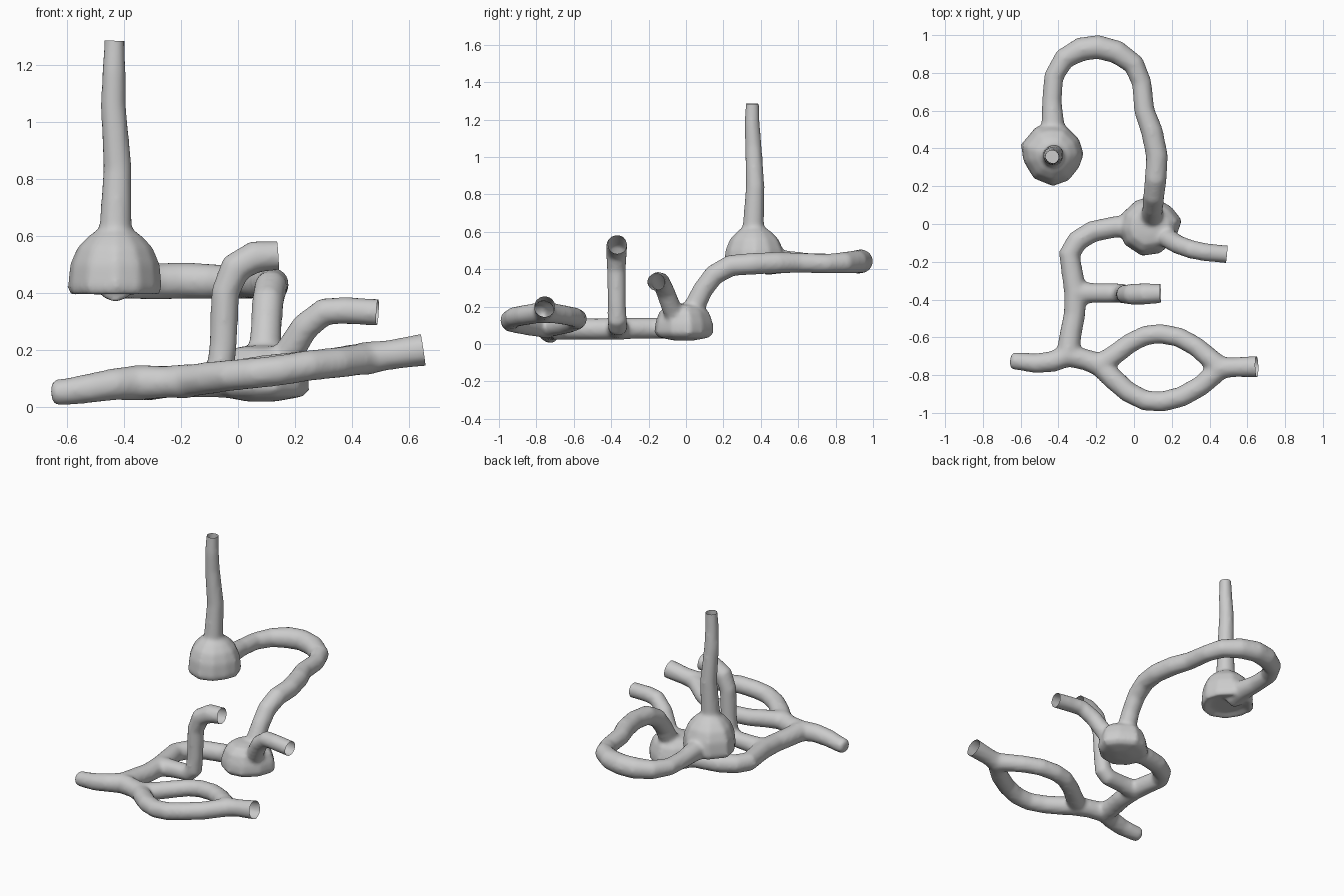
import bpy, bmesh, math
from mathutils import Vector

bm = bmesh.new()
open_ends = []


def tube(points, open_end=False):
    """Sweep a round section along (x, y, z, radius) points."""
    pts = [Vector(p[:3]) for p in points]
    rad = [p[3] + 0.003 for p in points]
    if open_end:  # run past the mouth, it is cut open later
        d = (pts[-1] - pts[-2]).normalized()
        open_ends.append((pts[-1].copy(), d))
        pts.append(pts[-1] + d * 0.05)
        rad.append(rad[-1])
    cu = bpy.data.curves.new("path", 'CURVE')
    cu.dimensions = '3D'
    cu.bevel_depth = 1.0
    cu.bevel_resolution = 4
    cu.use_fill_caps = True
    sp = cu.splines.new('POLY')
    sp.points.add(len(pts) - 1)
    for q, p, r in zip(sp.points, pts, rad):
        q.co = (*p, 1)
        q.radius = r
    ob = bpy.data.objects.new("path", cu)
    bpy.context.collection.objects.link(ob)
    me = bpy.data.meshes.new_from_object(
        ob.evaluated_get(bpy.context.evaluated_depsgraph_get()))
    bm.from_mesh(me)
    bpy.data.objects.remove(ob)
    bpy.data.meshes.remove(me)


def chamber(centre, outline, profile):
    """Loft a floor-plan outline through (z, scale) levels."""
    c = Vector((*centre, 0))
    rings = []
    for z, s in profile:
        rings.append([bm.verts.new((c.x + (x - c.x) * s, c.y + (y - c.y) * s, z))
                      for x, y in outline])
    n = len(outline)
    for a, b in zip(rings, rings[1:]):
        for i in range(n):
            bm.faces.new((a[i], a[(i + 1) % n], b[(i + 1) % n], b[i]))
    bm.faces.new(rings[0][::-1])
    bm.faces.new(rings[-1])


# upper chamber
chamber((-0.43, 0.36),
        [(-0.265, 0.37), (-0.29, 0.45), (-0.36, 0.52), (-0.44, 0.53), (-0.52, 0.515),
         (-0.60, 0.42), (-0.585, 0.33), (-0.53, 0.24), (-0.43, 0.20), (-0.345, 0.23),
         (-0.29, 0.30)],
        [(0.41, 0.6), (0.39, 0.93), (0.42, 1.0), (0.50, 0.95), (0.56, 0.8),
         (0.60, 0.57), (0.625, 0.35)])
# chimney
tube([(-0.43, 0.36, 0.52, 0.07), (-0.43, 0.36, 0.63, 0.055), (-0.423, 0.37, 0.84, 0.048),
      (-0.438, 0.36, 1.06, 0.042), (-0.436, 0.353, 1.18, 0.039),
      (-0.433, 0.355, 1.285, 0.034)], True)
# upper passage between the chambers
tube([(-0.43, 0.42, 0.44, 0.07), (-0.43, 0.54, 0.44, 0.058), (-0.435, 0.65, 0.435, 0.05),
      (-0.425, 0.78, 0.432, 0.05), (-0.37, 0.875, 0.435, 0.055), (-0.28, 0.925, 0.44, 0.062),
      (-0.19, 0.937, 0.443, 0.062), (-0.09, 0.91, 0.44, 0.06), (0.0, 0.845, 0.435, 0.055),
      (0.04, 0.75, 0.43, 0.05), (0.055, 0.6, 0.435, 0.052), (0.095, 0.49, 0.435, 0.056),
      (0.122, 0.36, 0.43, 0.056), (0.115, 0.24, 0.42, 0.056), (0.105, 0.15, 0.37, 0.054),
      (0.10, 0.09, 0.29, 0.052), (0.095, 0.05, 0.21, 0.055), (0.09, 0.02, 0.12, 0.06)])
# lower chamber
chamber((0.08, -0.01),
        [(0.255, 0.02), (0.20, 0.09), (0.10, 0.15), (0.01, 0.125), (-0.06, 0.06),
         (-0.08, -0.03), (-0.05, -0.11), (0.04, -0.17), (0.14, -0.155), (0.22, -0.08)],
        [(0.018, 0.3), (0.035, 0.85), (0.06, 1.0), (0.11, 0.98), (0.17, 0.85),
         (0.205, 0.62), (0.215, 0.3)])
# side exit
tube([(0.14, -0.04, 0.12, 0.055), (0.185, -0.08, 0.2, 0.05), (0.235, -0.11, 0.28, 0.048),
      (0.305, -0.135, 0.335, 0.047), (0.38, -0.15, 0.338, 0.046),
      (0.49, -0.16, 0.332, 0.045)], True)
# lower passage
tube([(0.02, -0.01, 0.09, 0.06), (-0.1, -0.015, 0.09, 0.055), (-0.22, -0.04, 0.088, 0.055),
      (-0.30, -0.09, 0.086, 0.055), (-0.342, -0.16, 0.085, 0.055),
      (-0.325, -0.27, 0.085, 0.055), (-0.31, -0.36, 0.083, 0.058),
      (-0.315, -0.48, 0.08, 0.055), (-0.335, -0.58, 0.082, 0.056),
      (-0.35, -0.69, 0.085, 0.06)])
# rising shaft
tube([(-0.30, -0.365, 0.083, 0.058), (-0.2, -0.365, 0.09, 0.05), (-0.10, -0.365, 0.095, 0.05),
      (-0.062, -0.368, 0.13, 0.05), (-0.052, -0.37, 0.22, 0.046), (-0.045, -0.372, 0.40, 0.048),
      (-0.01, -0.372, 0.487, 0.054), (0.06, -0.37, 0.527, 0.055),
      (0.14, -0.367, 0.532, 0.049)], True)
# blind left arm and stem towards the fork
tube([(-0.17, -0.75, 0.09, 0.06), (-0.25, -0.72, 0.087, 0.054), (-0.35, -0.695, 0.085, 0.06),
      (-0.43, -0.728, 0.08, 0.054), (-0.52, -0.738, 0.065, 0.05), (-0.60, -0.728, 0.053, 0.045),
      (-0.64, -0.724, 0.05, 0.044), (-0.655, -0.722, 0.049, 0.03)])
# fork: two arms around the island
tube([(-0.18, -0.745, 0.09, 0.055), (-0.10, -0.69, 0.10, 0.052), (-0.02, -0.63, 0.11, 0.05),
      (0.06, -0.59, 0.125, 0.05), (0.14, -0.58, 0.135, 0.05), (0.24, -0.60, 0.145, 0.05),
      (0.33, -0.65, 0.155, 0.05), (0.40, -0.71, 0.165, 0.052), (0.46, -0.76, 0.17, 0.055)])
tube([(-0.18, -0.75, 0.09, 0.055), (-0.11, -0.82, 0.10, 0.055), (-0.03, -0.89, 0.11, 0.053),
      (0.06, -0.935, 0.118, 0.052), (0.15, -0.94, 0.128, 0.052), (0.25, -0.915, 0.145, 0.052),
      (0.35, -0.86, 0.155, 0.052), (0.42, -0.80, 0.165, 0.053), (0.46, -0.76, 0.17, 0.055)])
# front right exit
tube([(0.43, -0.765, 0.167, 0.058), (0.53, -0.758, 0.182, 0.05),
      (0.65, -0.755, 0.2, 0.055)], True)

# fuse everything into one skin
me = bpy.data.meshes.new("cave_tunnels")
bm.to_mesh(me)
bm.free()
cave = bpy.data.objects.new("cave_tunnels", me)
bpy.context.collection.objects.link(cave)
rm = cave.modifiers.new("fuse", 'REMESH')
rm.mode = 'VOXEL'
rm.voxel_size = 0.012
sm = cave.modifiers.new("soften", 'SMOOTH')
sm.factor = 0.5
sm.iterations = 8
skin = bpy.data.meshes.new_from_object(
    cave.evaluated_get(bpy.context.evaluated_depsgraph_get()))
cave.modifiers.clear()

# cut the mouths open
bm = bmesh.new()
bm.from_mesh(skin)
for co, d in open_ends:
    near = [f for f in bm.faces if (f.calc_center_median() - co).length < 0.13]
    geom = set(near)
    for f in near:
        geom.update(f.edges)
        geom.update(f.verts)
    bmesh.ops.bisect_plane(bm, geom=list(geom), plane_co=co, plane_no=d,
                           clear_outer=True, dist=1e-5)
for f in bm.faces:
    f.smooth = True
bm.to_mesh(skin)
bm.free()
skin.name = "cave_skin"
cave.data = skin
